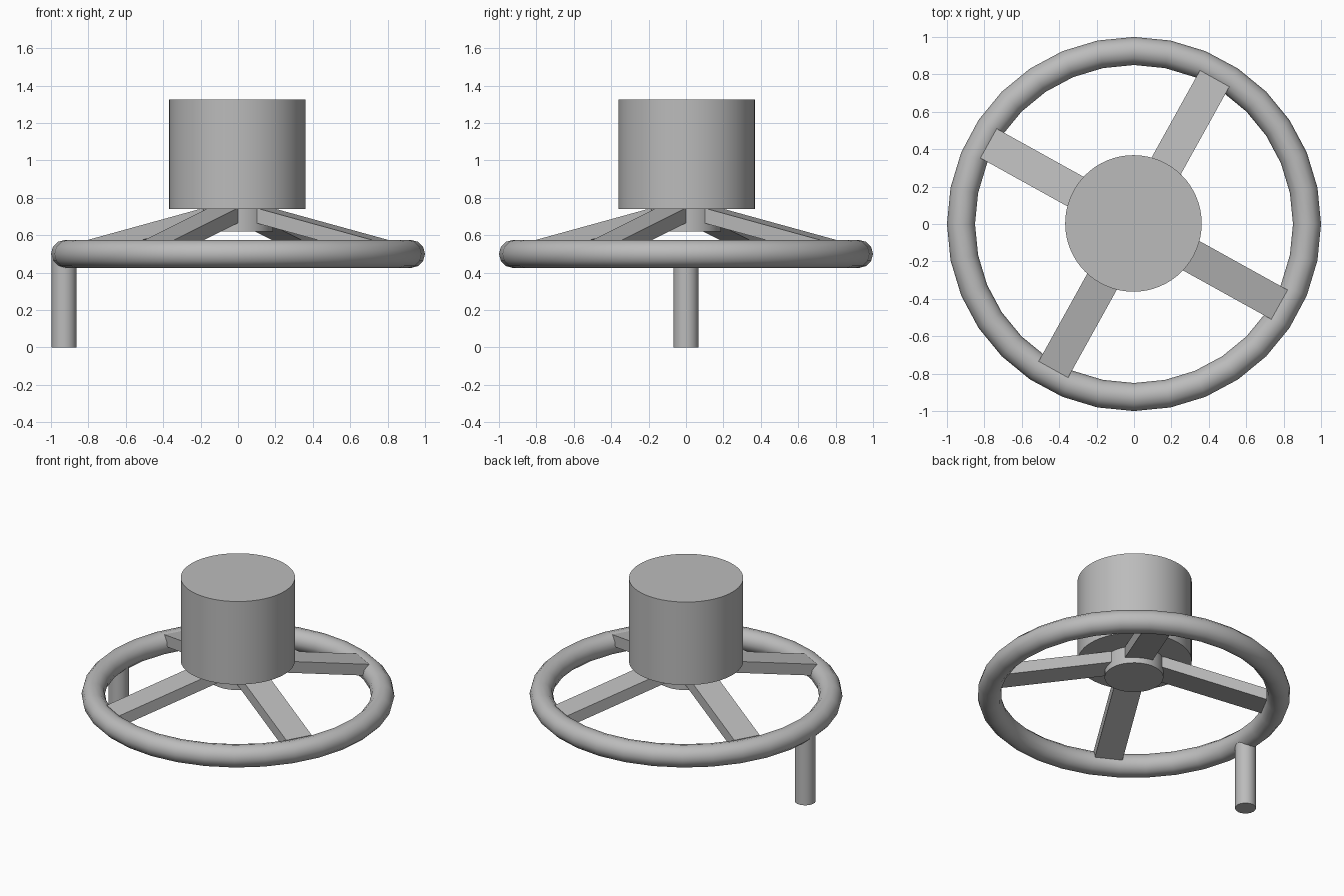
import bpy
import math
from mathutils import Matrix, Vector

cube = bpy.data.objects.get("Cube")
if cube:
    bpy.data.objects.remove(cube, do_unlink=True)

# One plain grey for the whole model
grey = bpy.data.materials.new("plain grey")
grey.use_nodes = True
color = (0.5, 0.5, 0.5, 1)
grey.diffuse_color = color
grey.node_tree.nodes["Principled BSDF"].inputs["Base Color"].default_value = color


def finish(name, smooth=True):
    obj = bpy.context.object
    obj.name = name
    obj.data.materials.append(grey)
    if smooth:
        bpy.ops.object.shade_smooth_by_angle(angle=math.radians(40))
    return obj


def cylinder(name, radius, bottom, top, x=0, y=0, sides=48):
    bpy.ops.mesh.primitive_cylinder_add(
        vertices=sides, radius=radius, depth=top - bottom,
        location=(x, y, (bottom + top) / 2))
    return finish(name)


# Drum, small hub below it and the hanging crank handle
cylinder("drum", 0.365, 0.74, 1.325, x=-0.003, y=0.003, sides=64)
cylinder("hub", 0.188, 0.62, 0.75)
cylinder("handle", 0.067, 0, 0.5, x=-0.93, sides=32)

# Round rim
bpy.ops.mesh.primitive_torus_add(
    major_radius=0.925, minor_radius=0.075,
    major_segments=32, minor_segments=12, location=(0, 0, 0.5))
finish("rim")

# Four sloping flat spokes from the hub down to the rim
inner, outer = Vector((0.1, 0, 0.72)), Vector((0.88, 0, 0.532))
run = outer - inner
tilt = math.atan2(-run.z, run.x)
for i in range(4):
    bpy.ops.mesh.primitive_cube_add(size=1)
    spoke = finish(f"spoke_{i + 1}", smooth=False)
    spoke.data.transform(
        Matrix.Rotation(math.radians(61 + 90 * i), 4, "Z")
        @ Matrix.Translation((inner + outer) / 2)
        @ Matrix.Rotation(tilt, 4, "Y")
        @ Matrix.Diagonal((run.length, 0.18, 0.078, 1)))
